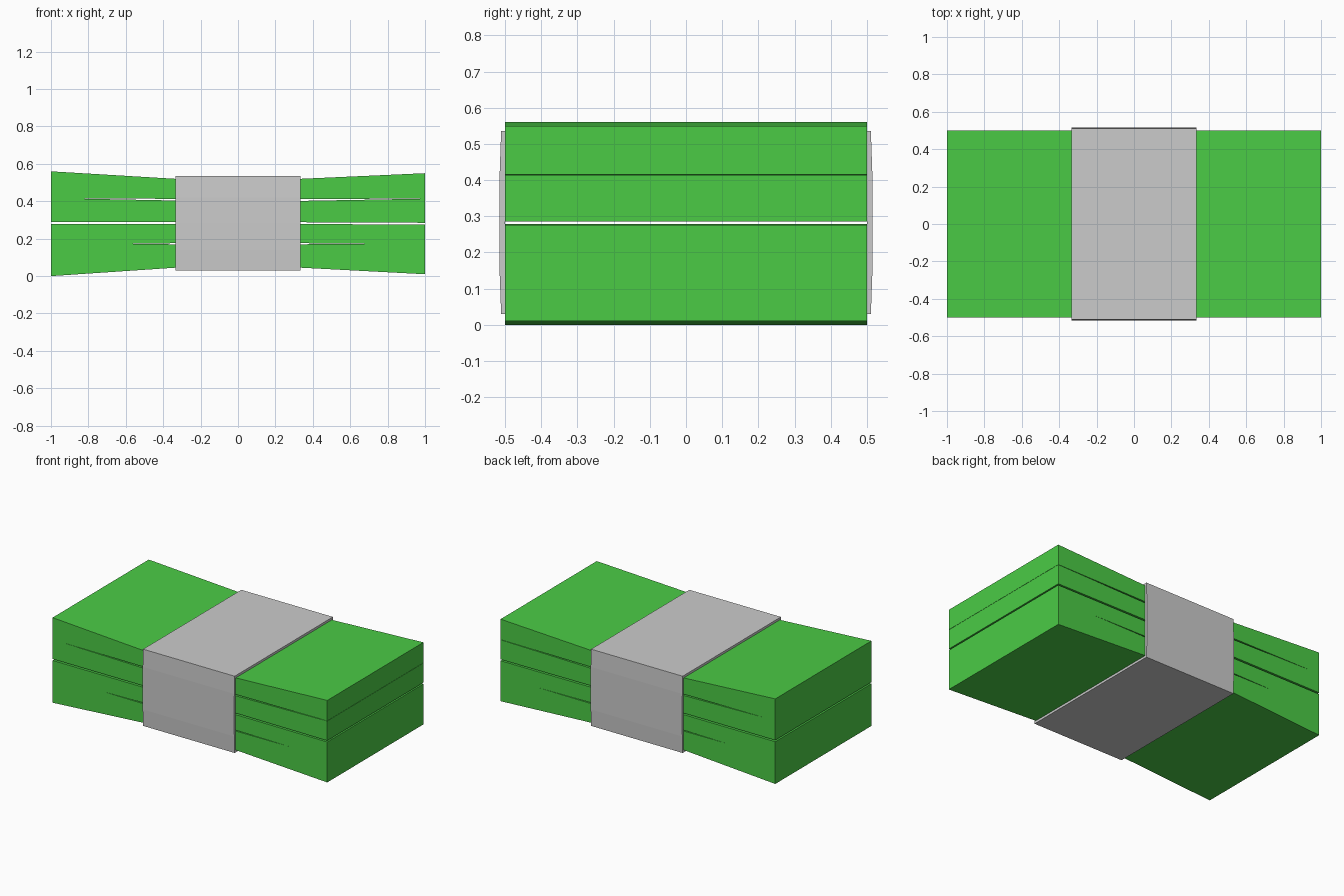
import bpy

if "Cube" in bpy.data.objects:
    bpy.data.objects.remove(bpy.data.objects["Cube"])


def material(name, color):
    m = bpy.data.materials.new(name)
    m.diffuse_color = color
    m.use_nodes = True
    m.node_tree.nodes["Principled BSDF"].inputs["Base Color"].default_value = m.diffuse_color
    return m


def mesh_object(name, verts, faces, mat=None):
    me = bpy.data.meshes.new(name)
    me.from_pydata(verts, [], faces)
    ob = bpy.data.objects.new(name, me)
    bpy.context.collection.objects.link(ob)
    if mat:
        me.materials.append(mat)
    return ob


green = material("note_green", (0.07, 0.6, 0.06, 1))
W = 1 / 3                      # half width of the band
XS = (-1, -W, W, 1)


# Stack of notes: bent slab given by bottom and top heights at each x station
def slab(name, bottom, top):
    verts = []
    for x, b, t in zip(XS, bottom, top):
        verts += [(x, -.5, b), (x, .5, b), (x, .5, t), (x, -.5, t)]
    faces = [(0, 3, 2, 1), (12, 13, 14, 15)]
    for i in range(3):
        for k in range(4):
            a, b = i * 4 + k, i * 4 + (k + 1) % 4
            faces.append((a, b, b + 4, a + 4))
    mesh_object(name, verts, faces, green)


slab("note_stack_1", (0, .045, .045, .01), (.174, .17, .17, .174))
slab("note_stack_2", (.167, .176, .176, .17), (.278, .278, .278, .276))
slab("note_stack_3", (.288, .288, .288, .285), (.417, .404, .402, .414))
slab("note_stack_4", (.416, .413, .411, .4155), (.56, .52, .52, .55))

# Paper band: slightly bulging closed loop with thickness
half = [(.511, .03), (.515, .14), (.5155, .28), (.515, .42), (.511, .535)]
outer = half + [(-y, z) for y, z in reversed(half)]
half_in = [(.5, .045), (.5, .14), (.5, .28), (.5, .42), (.5, .52)]
inner = half_in + [(-y, z) for y, z in reversed(half_in)]
n = len(outer)
verts = [(x, y, z) for x, loop in ((-W, outer), (W, outer), (W, inner), (-W, inner))
         for y, z in loop]
faces = []
for r in range(4):
    for k in range(n):
        j, s = (k + 1) % n, (r + 1) % 4
        faces.append((r * n + k, r * n + j, s * n + j, s * n + k)[::-1])
band = mesh_object("paper_band", verts, faces)

# Consistent outward normals
import bmesh
for ob in bpy.context.collection.objects:
    bm = bmesh.new()
    bm.from_mesh(ob.data)
    bmesh.ops.recalc_face_normals(bm, faces=bm.faces)
    bm.to_mesh(ob.data)
    bm.free()
